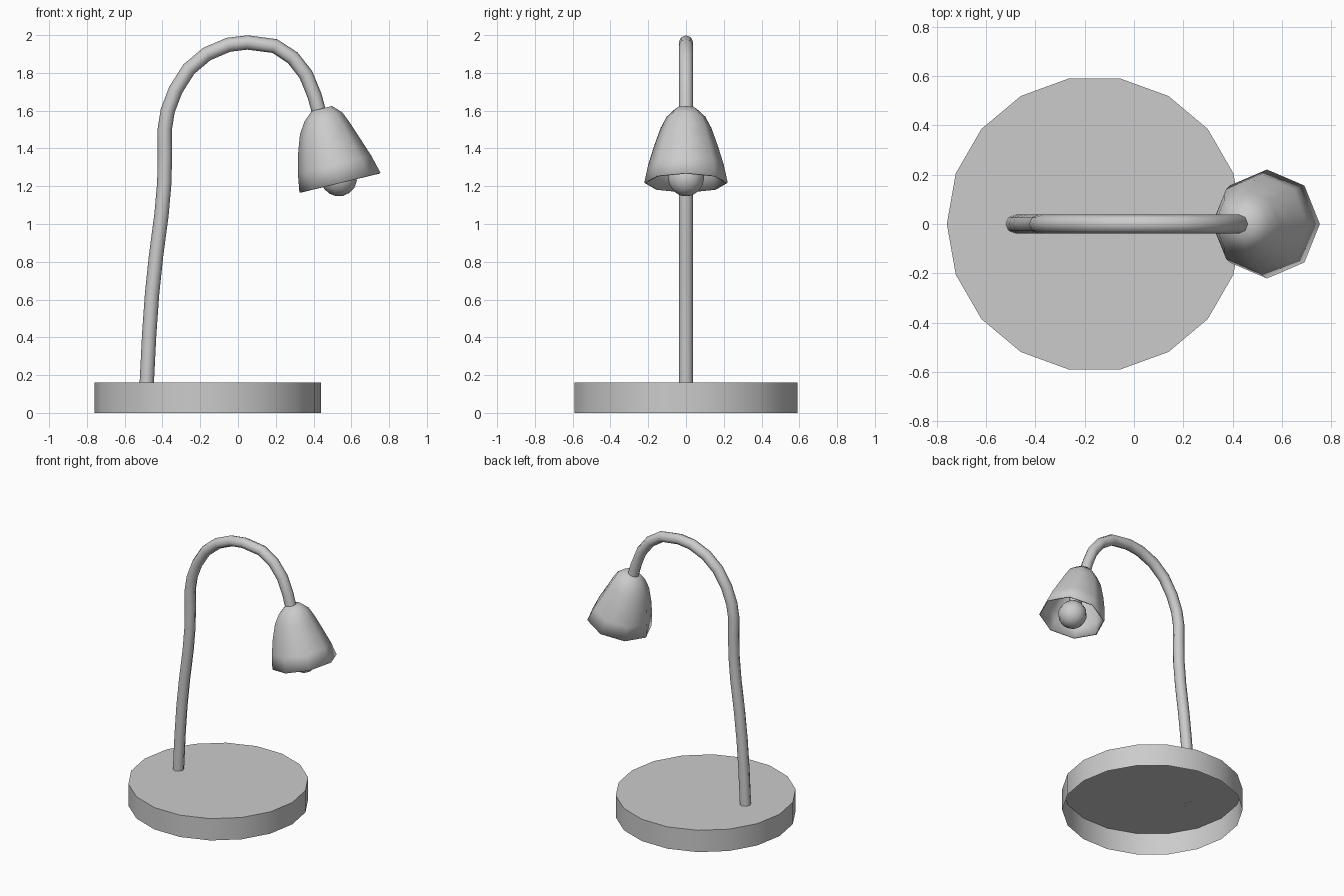
import bpy, bmesh, math
from mathutils import Vector, Matrix

cube = bpy.data.objects.get("Cube")
if cube:
    bpy.data.objects.remove(cube, do_unlink=True)

grey = bpy.data.materials.new("light_grey")
grey.use_nodes = True
grey.diffuse_color = (0.6, 0.6, 0.6, 1)
grey.node_tree.nodes["Principled BSDF"].inputs["Base Color"].default_value = (0.6, 0.6, 0.6, 1)


def loft(name, rings, smooth_angle, cap_start=False, cap_end=False):
    """Skin a list of vertex rings into one object."""
    bm = bmesh.new()
    loops = [[bm.verts.new(p) for p in ring] for ring in rings]
    n = len(loops[0])
    for a, b in zip(loops, loops[1:]):
        for i in range(n):
            j = (i + 1) % n
            bm.faces.new((a[i], a[j], b[j], b[i]))
    if cap_start:
        bm.faces.new(loops[0][::-1])
    if cap_end:
        bm.faces.new(loops[-1])
    mesh = bpy.data.meshes.new(name)
    bm.to_mesh(mesh)
    bm.free()
    obj = bpy.data.objects.new(name, mesh)
    bpy.context.collection.objects.link(obj)
    mesh.materials.append(grey)
    bpy.ops.object.select_all(action='DESELECT')
    obj.select_set(True)
    bpy.context.view_layer.objects.active = obj
    bpy.ops.object.shade_smooth_by_angle(angle=math.radians(smooth_angle))
    return obj


def ring(centre, u, v, radius, sides):
    angles = [math.tau * i / sides for i in range(sides)]
    return [centre + radius * (math.cos(a) * u + math.sin(a) * v) for a in angles]


X, Y = Vector((1, 0, 0)), Vector((0, 1, 0))

# Base: round drum, open underneath
base_centre = Vector((-0.16, 0, 0))
loft("base", [ring(base_centre + Vector((0, 0, z)), X, Y, 0.6, 18) for z in (0, 0.16)],
     30, cap_end=True)

# Gooseneck: tube swept along a path in the front plane
path = [(-0.483, 0.16), (-0.47, 0.42), (-0.455, 0.63), (-0.434, 0.83), (-0.405, 1.05),
        (-0.39, 1.22), (-0.387, 1.38), (-0.388, 1.5), (-0.372, 1.6), (-0.33, 1.71),
        (-0.26, 1.82), (-0.165, 1.9), (-0.05, 1.949), (0.05, 1.961), (0.195, 1.942),
        (0.29, 1.88), (0.36, 1.79), (0.405, 1.68), (0.427, 1.6)]
points = [Vector((x, 0, z)) for x, z in path]
rings = []
for i, p in enumerate(points):
    tangent = (points[min(i + 1, len(points) - 1)] - points[max(i - 1, 0)]).normalized()
    rings.append(ring(p, Y.cross(tangent), Y, 0.038, 8))
loft("gooseneck", rings, 60)

# Shade: eight-sided bell tilted about the y axis
mouth = Vector((0.54, 0, 1.218))
tilt = Matrix.Rotation(math.radians(-13.7), 3, 'Y')
side, axis = tilt @ X, tilt @ Vector((0, 0, 1))
# (height above mouth, radius, sideways drift)
profile = [(0, 0.221, 0), (0.1, 0.2, -0.005), (0.2, 0.17, -0.01),
           (0.3, 0.135, -0.01), (0.36, 0.103, -0.003), (0.405, 0.055, 0)]
shade = loft("shade", [ring(mouth + h * axis + d * side, side, Y, r, 8) for h, r, d in profile],
             60, cap_end=True)
wall = shade.modifiers.new("wall", 'SOLIDIFY')
wall.thickness = 0.008
wall.offset = -1

# Bulb and its socket inside the shade
bulb_centre = mouth + 0.025 * axis
bpy.ops.mesh.primitive_uv_sphere_add(segments=12, ring_count=8, radius=0.096,
                                     location=bulb_centre,
                                     rotation=(0, math.radians(-13.7), 0))
bulb = bpy.context.object
bulb.name = "bulb"
bulb.data.materials.append(grey)
bpy.ops.object.shade_smooth()
loft("bulb_socket", [ring(mouth + h * axis, side, Y, 0.045, 8) for h in (0.09, 0.4)], 60)
